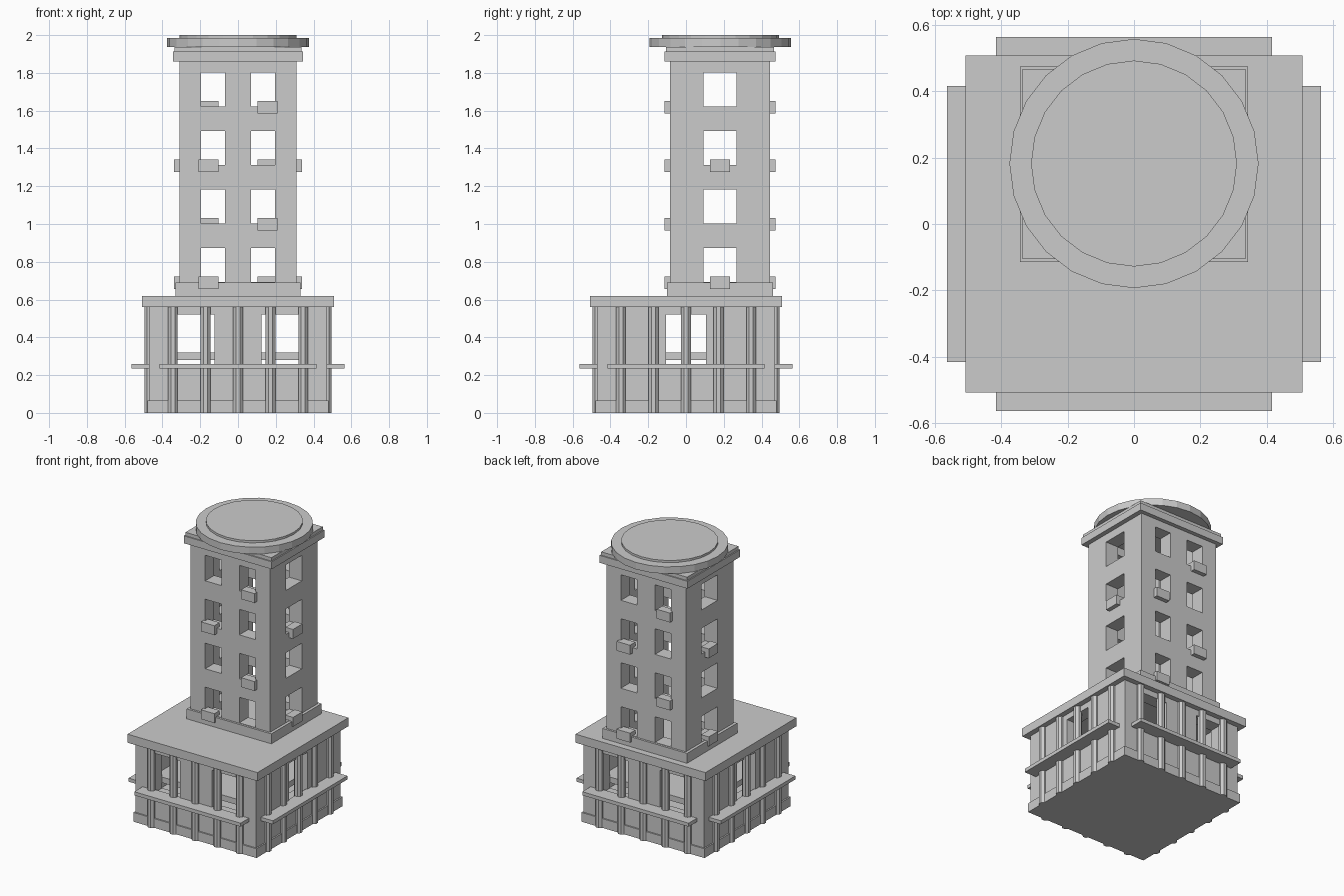
import bpy, bmesh, math
from mathutils import Matrix, Vector

if "Cube" in bpy.data.objects:
    bpy.data.objects.remove(bpy.data.objects["Cube"])

stone = bpy.data.materials.new("plain grey")
stone.diffuse_color = (0.6, 0.6, 0.6, 1)
stone.use_nodes = True
stone.node_tree.nodes["Principled BSDF"].inputs["Base Color"].default_value = stone.diffuse_color


def finish(name, bm):
    me = bpy.data.meshes.new(name)
    bm.to_mesh(me)
    bm.free()
    me.materials.append(stone)
    ob = bpy.data.objects.new(name, me)
    bpy.context.collection.objects.link(ob)
    return ob


def boxes(name, spans):
    """One object from a list of (x0, x1, y0, y1, z0, z1) boxes."""
    bm = bmesh.new()
    for x0, x1, y0, y1, z0, z1 in spans:
        m = Matrix.Translation(((x0 + x1) / 2, (y0 + y1) / 2, (z0 + z1) / 2))
        m = m @ Matrix.Diagonal((x1 - x0, y1 - y0, z1 - z0, 1))
        bmesh.ops.create_cube(bm, size=1, matrix=m)
    return finish(name, bm)


def cylinders(name, spots, r, z0, z1, sides, turn=0):
    bm = bmesh.new()
    for x, y in spots:
        m = Matrix.Translation((x, y, (z0 + z1) / 2)) @ Matrix.Rotation(turn, 4, 'Z')
        bmesh.ops.create_cone(bm, cap_ends=True, segments=sides, radius1=r,
                              radius2=r, depth=z1 - z0, matrix=m)
    return finish(name, bm)


def cut(ob, spans):
    cutter = boxes("cutter", spans)
    cutter.hide_render = True
    mod = ob.modifiers.new("cut", 'BOOLEAN')
    mod.operation = 'DIFFERENCE'
    mod.solver = 'EXACT'
    mod.object = cutter
    bpy.context.view_layer.objects.active = ob
    bpy.ops.object.modifier_apply(modifier=mod.name)
    bpy.data.objects.remove(cutter)


def block(hx, hy, z0, z1, cy=0.0):
    return (-hx, hx, cy - hy, cy + hy, z0, z1)


# podium walls: hollow, two windows front and back, one on each side
podium = boxes("podium_walls", [block(0.47, 0.47, 0, 0.57)])
cut(podium, [block(0.38, 0.38, 0.2, 0.56)])
cut(podium, [(s - 0.1, s + 0.1, -0.6, 0.6, 0.24, 0.52) for s in (-0.225, 0.225)])
cut(podium, [(-0.6, 0.6, -0.105, 0.105, 0.24, 0.52)])
boxes("podium_inner_floor", [block(0.385, 0.385, 0.28, 0.32)])
boxes("podium_plinth", [block(0.48, 0.48, 0, 0.065)])
boxes("podium_roof", [block(0.507, 0.507, 0.56, 0.62)])

# five columns along each podium side
spots = []
for t in (-0.345, -0.172, 0, 0.172, 0.345):
    for s in (-0.47, 0.47):
        spots += [(t, s), (s, t)]
cylinders("podium_columns", spots, 0.028, 0, 0.565, 8, math.pi / 8)

# ledge around the podium, open at the corners
boxes("podium_ledges", [
    (-0.415, 0.415, -0.563, -0.46, 0.235, 0.26),
    (-0.415, 0.415, 0.46, 0.563, 0.235, 0.26),
    (-0.563, -0.46, -0.415, 0.415, 0.235, 0.26),
    (0.46, 0.563, -0.415, 0.415, 0.235, 0.26)])

# tower walls: hollow, four floors of windows
CY, HX, HY = 0.18, 0.31, 0.265
sills = [0.693 + 0.31 * i for i in range(4)]
tower = boxes("tower_walls", [block(HX, HY, 0.615, 1.87, CY)])
cut(tower, [block(HX - 0.1, HY - 0.1, 0.64, 1.86, CY)])
cut(tower, [(s - 0.063, s + 0.063, -0.5, 0.9, z, z + 0.18)
            for s in (-0.133, 0.133) for z in sills])
cut(tower, [(-0.6, 0.6, CY - 0.088, CY + 0.088, z, z + 0.18) for z in sills])
# tower plinth is a ring so that the shaft stays hollow
boxes("tower_plinth", [
    (-0.33, 0.33, CY - 0.28, CY - HY + 0.01, 0.615, 0.69),
    (-0.33, 0.33, CY + HY - 0.01, CY + 0.28, 0.615, 0.69),
    (-0.33, -HX + 0.01, CY - 0.28, CY + 0.28, 0.615, 0.69),
    (HX - 0.01, 0.33, CY - 0.28, CY + 0.28, 0.615, 0.69)])

# balconies: alternate sides front and back, every other floor on the flanks
balconies = []
for i, z in enumerate(sills):
    z0, z1 = z - 0.037, z + 0.029
    s = -0.156 if i % 2 == 0 else 0.156
    for x, y in ((s, CY - HY), (-s, CY + HY)):
        balconies.append((x - 0.052, x + 0.052, y - 0.03, y + 0.03, z0, z1))
    if i % 2 == 0:
        for x in (-HX, HX):
            balconies.append((x - 0.03, x + 0.03, CY - 0.052, CY + 0.052, z0, z1))
boxes("balconies", balconies)

# cornice and round roof
boxes("tower_cornice", [block(0.343, 0.294, 1.86, 1.912, CY)])
boxes("tower_roof_slab", [block(0.335, 0.286, 1.91, 1.936, CY)])
cylinders("round_roof", [(0, CY + 0.002)], 0.375, 1.936, 1.985, 24)
cylinders("round_roof_cap", [(0, CY + 0.002)], 0.31, 1.98, 2.0, 24)
